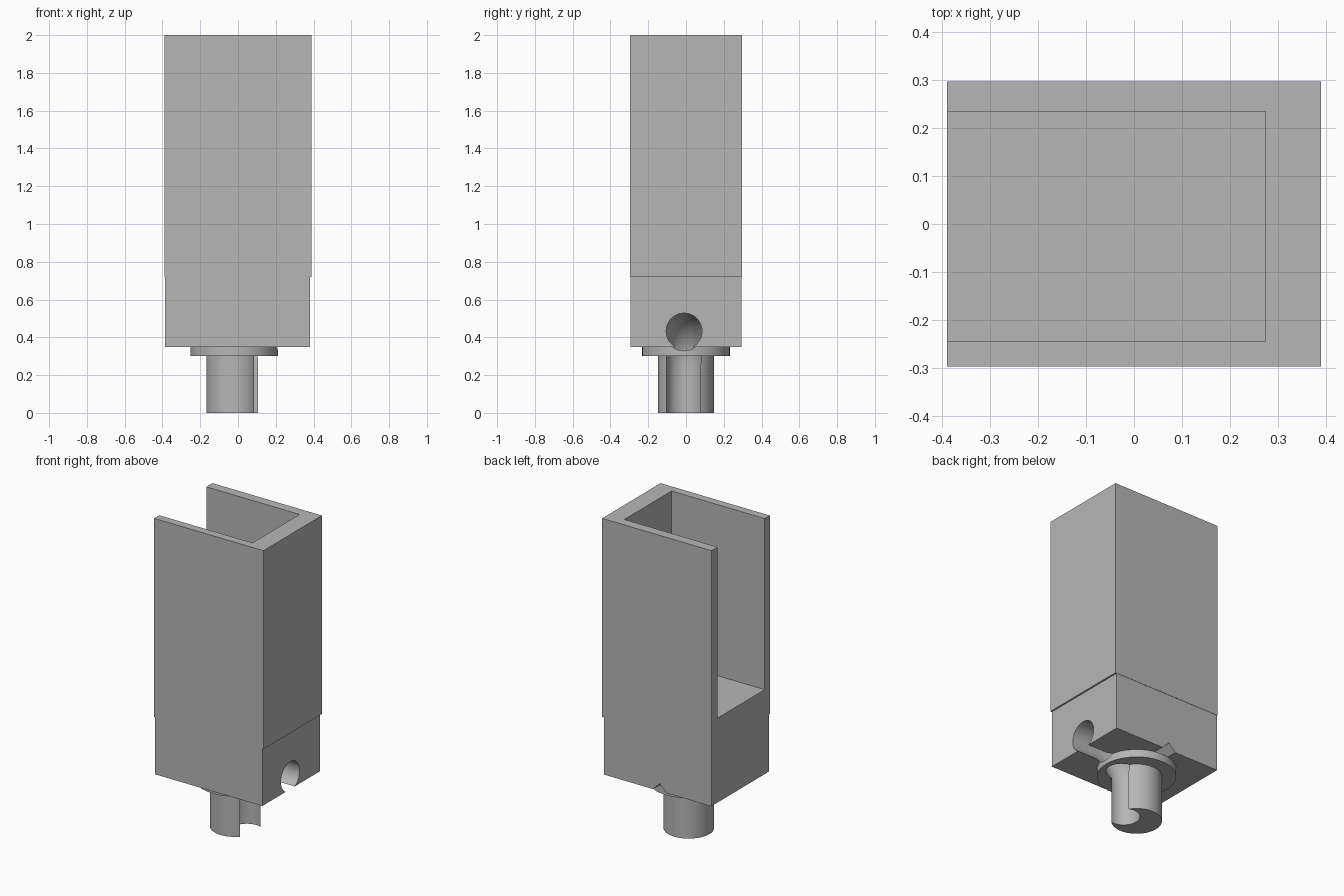
import bpy, bmesh, math
from mathutils import Matrix, Vector

cube = bpy.data.objects.get("Cube")
if cube:
    bpy.data.objects.remove(cube, do_unlink=True)

grey = bpy.data.materials.new("plain grey")
grey.use_nodes = True
colour = (0.47, 0.47, 0.47, 1)
grey.diffuse_color = colour
grey.node_tree.nodes["Principled BSDF"].inputs["Base Color"].default_value = colour


def finish(name, bm):
    bmesh.ops.recalc_face_normals(bm, faces=bm.faces)
    mesh = bpy.data.meshes.new(name)
    bm.to_mesh(mesh)
    bm.free()
    mesh.materials.append(grey)
    ob = bpy.data.objects.new(name, mesh)
    bpy.context.collection.objects.link(ob)
    return ob


def box(name, low, high):
    low, high = Vector(low), Vector(high)
    bm = bmesh.new()
    bmesh.ops.create_cube(bm, size=1, matrix=Matrix.Translation((low + high) / 2)
                          @ Matrix.Diagonal((*(high - low), 1)))
    return finish(name, bm)


def disc(name, radius, z0, z1):
    bm = bmesh.new()
    bmesh.ops.create_cone(bm, cap_ends=True, segments=96, radius1=radius, radius2=radius,
                          depth=z1 - z0, matrix=Matrix.Translation((AXIS, 0, (z0 + z1) / 2)))
    return finish(name, bm)


def elbow(name, x, y, radius, bend, z_bend):
    """Round tube rising at x, then turning to run out along +x."""
    stations = [(x, -0.1, 0)]
    for i in range(17):
        a = math.pi / 2 * i / 16
        stations.append((x + bend * (1 - math.cos(a)), z_bend + bend * math.sin(a), a))
    stations.append((0.6, z_bend + bend, math.pi / 2))
    bm = bmesh.new()
    rings = []
    for px, pz, a in stations:
        place = Matrix.Translation((px, y, pz)) @ Matrix.Rotation(a, 4, 'Y')
        rings.append(bmesh.ops.create_circle(bm, segments=48, radius=radius, matrix=place)["verts"])
    for r, s in zip(rings, rings[1:]):
        for i in range(48):
            j = (i + 1) % 48
            bm.faces.new((r[i], r[j], s[j], s[i]))
    bm.faces.new(rings[0])
    bm.faces.new(rings[-1])
    return finish(name, bm)


def cut(ob, cutter):
    mod = ob.modifiers.new("cut", 'BOOLEAN')
    mod.operation, mod.solver, mod.object = 'DIFFERENCE', 'EXACT', cutter
    bpy.context.view_layer.objects.active = ob
    bpy.ops.object.modifier_apply(modifier=mod.name)


AXIS = -0.02

# Tall housing, open at the top and on one side
housing = box("housing", (-0.39, -0.297, 0.72), (0.39, 0.297, 2))
cavity = box("cavity_cutter", (-0.6, -0.245, 0.897), (0.275, 0.235, 2.2))
cut(housing, cavity)

# Base block, collar and stem
base = box("base_block", (-0.387, -0.295, 0.35), (0.38, 0.295, 0.72))
collar = disc("collar", 0.232, 0.3, 0.35)
stem = disc("stem", 0.148, 0, 0.35)

# Curved cable channel through base, collar and stem
channel = elbow("channel_cutter", 0.07, -0.01, 0.095, 0.18, 0.253)
for part in (base, collar, stem):
    cut(part, channel)

# V groove under the back edge of the base
bm = bmesh.new()
bmesh.ops.create_cube(bm, size=1, matrix=Matrix.Translation((AXIS, 0.27, 0.35))
                      @ Matrix.Rotation(math.pi / 4, 4, 'Y') @ Matrix.Diagonal((0.068, 0.3, 0.068, 1)))
groove = finish("groove_cutter", bm)
cut(base, groove)

for helper in (cavity, channel, groove):
    bpy.data.objects.remove(helper, do_unlink=True)

# Smooth the round surfaces, keep the edges sharp
for ob in (housing, base, collar, stem):
    bpy.ops.object.select_all(action='DESELECT')
    ob.select_set(True)
    bpy.context.view_layer.objects.active = ob
    bpy.ops.object.shade_smooth_by_angle(angle=math.radians(30))
